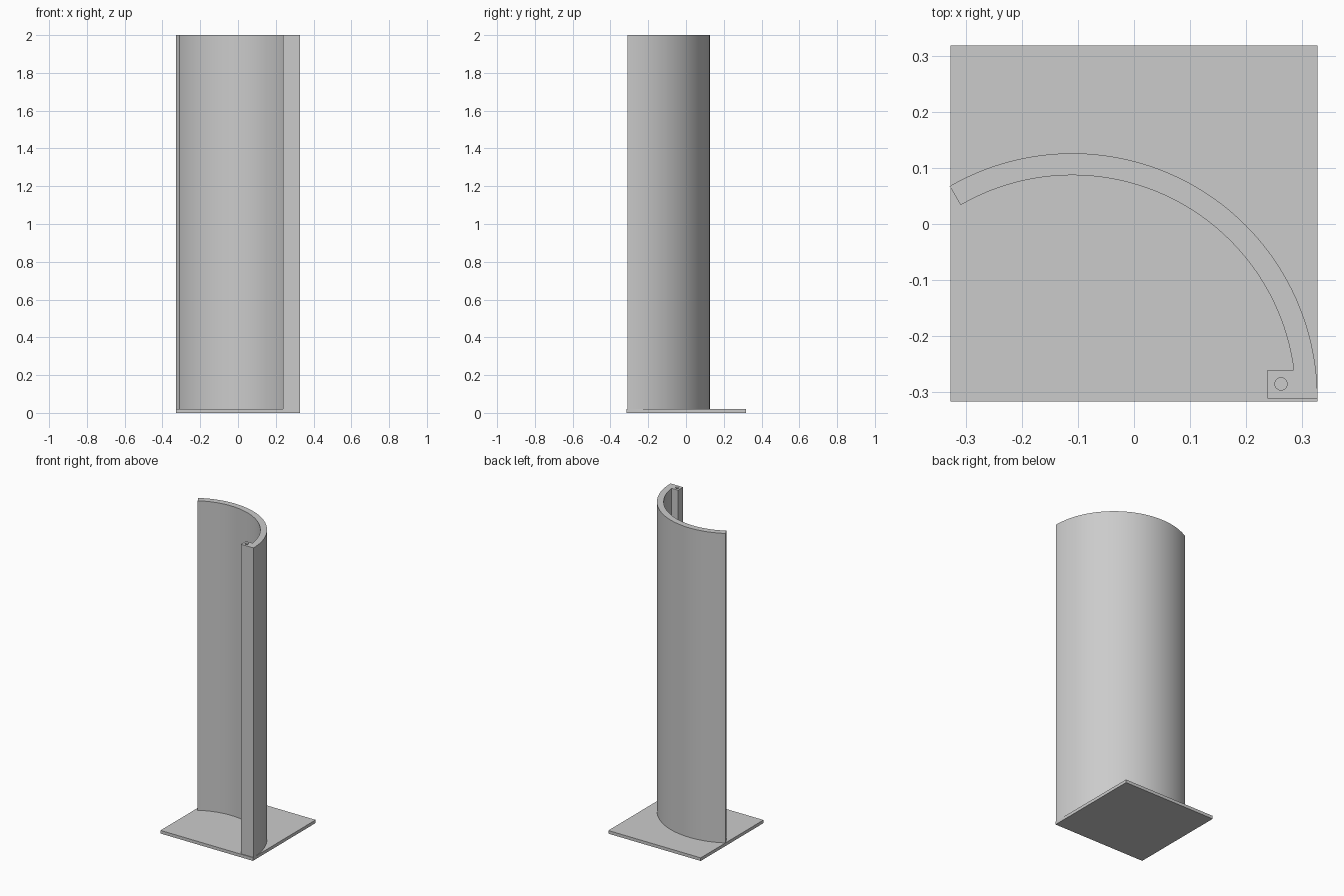
import bpy, bmesh
from math import radians, degrees, asin, cos, sin

if "Cube" in bpy.data.objects:
    bpy.data.objects.remove(bpy.data.objects["Cube"], do_unlink=True)

grey = bpy.data.materials.new("mid grey")
grey.use_nodes = True
colour = (0.6, 0.6, 0.6, 1)
grey.diffuse_color = colour
grey.node_tree.nodes["Principled BSDF"].inputs["Base Color"].default_value = colour


def prism(name, outline, bottom, top):
    """Extrude a flat outline straight up."""
    bm = bmesh.new()
    face = bm.faces.new([bm.verts.new((x, y, bottom)) for x, y in outline])
    ext = bmesh.ops.extrude_face_region(bm, geom=[face])["geom"]
    verts = [g for g in ext if isinstance(g, bmesh.types.BMVert)]
    bmesh.ops.translate(bm, verts=verts, vec=(0, 0, top - bottom))
    bmesh.ops.recalc_face_normals(bm, faces=bm.faces)
    mesh = bpy.data.meshes.new(name)
    bm.to_mesh(mesh)
    bm.free()
    mesh.materials.append(grey)
    obj = bpy.data.objects.new(name, mesh)
    bpy.context.collection.objects.link(obj)
    return obj


def arc(cx, cy, r, start, end, steps):
    angles = [radians(start + (end - start) * i / steps) for i in range(steps + 1)]
    return [(cx + r * cos(a), cy + r * sin(a)) for a in angles]


plate_top, height = 0.02, 2.0
cx, cy = -0.11, -0.311
outer, inner = 0.437, 0.398
block_left, block_back = 0.238, -0.26

# Flat base plate
prism("base_plate", [(-0.327, -0.316), (0.327, -0.316), (0.327, 0.318), (-0.327, 0.318)],
      0, plate_top)

# Curved wall ending in a square hinge block
block_angle = degrees(asin((block_back - cy) / inner))
outline = arc(cx, cy, outer, 120, 0, 64)
outline += [(block_left, cy), (block_left, block_back)]
outline += arc(cx, cy, inner, block_angle, 120, 60)
wall = prism("curved_wall", outline, plate_top, height)

# Round pin hole down the hinge block
cutter = prism("pin_hole_cutter", arc(0.262, -0.285, 0.011, 0, 345, 23),
               plate_top - 0.01, height + 0.01)
cutter.hide_render = True
hole = wall.modifiers.new("pin_hole", "BOOLEAN")
hole.operation = "DIFFERENCE"
hole.solver = "EXACT"
hole.object = cutter
bpy.ops.object.select_all(action="DESELECT")
wall.select_set(True)
bpy.context.view_layer.objects.active = wall
bpy.ops.object.modifier_apply(modifier=hole.name)
bpy.data.objects.remove(cutter, do_unlink=True)
bpy.ops.object.shade_smooth_by_angle(angle=radians(30))
